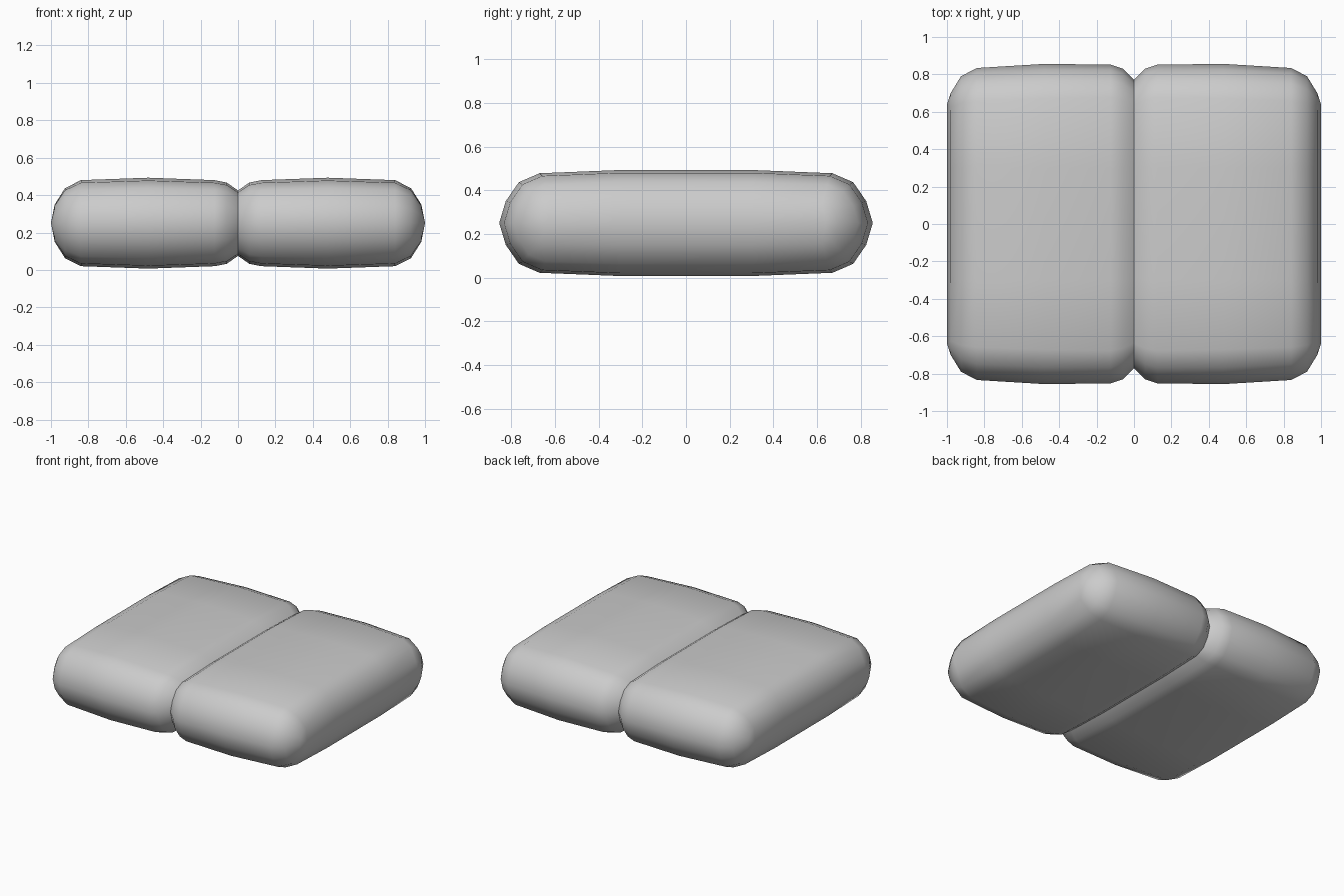
import bpy, bmesh, math

if "Cube" in bpy.data.objects:
    bpy.data.objects.remove(bpy.data.objects["Cube"])

MID_Z = 0.25
FULL = 0.243          # half thickness at the crown
# stations across one cushion: x, half thickness, half depth
STATIONS = [(0.0, 0.175, 0.77), (0.06, 0.217, 0.83), (0.125, 0.23, 0.852),
            (0.48, 0.243, 0.856), (0.84, 0.23, 0.834), (0.925, 0.187, 0.79),
            (0.98, 0.10, 0.70), (1.0, 0.0, 0.64)]
# rounded end of the section: inset from the end, height
ROUND = [(0.0, 0.0), (0.03, 0.10), (0.09, 0.187), (0.185, 0.228)]


def section(h, w):
    """Closed pillow-shaped y/z loop."""
    s = h / FULL
    quarter = [(w - d * s, z * s) for d, z in ROUND] + [(0.3, h)]
    top = quarter + [(-y, z) for y, z in reversed(quarter)]
    return top + [(y, -z) for y, z in reversed(top[1:-1])]


def cushion(name, side):
    bm = bmesh.new()
    rings = [[bm.verts.new((side * x, y, MID_Z + z)) for y, z in section(h, w)]
             for x, h, w in STATIONS]
    n = len(rings[0])
    for a, b in zip(rings, rings[1:]):
        for i in range(n):
            j = (i + 1) % n
            bm.faces.new((a[i], a[j], b[j], b[i]))
    # close the rounded outer edge into a ridge
    bmesh.ops.remove_doubles(bm, verts=bm.verts[:], dist=1e-4)
    bmesh.ops.recalc_face_normals(bm, faces=bm.faces[:])
    # make sure normals face outwards
    bm.faces.ensure_lookup_table()
    top = max(bm.faces, key=lambda f: f.calc_center_median().z)
    if top.normal.z < 0:
        bmesh.ops.reverse_faces(bm, faces=bm.faces[:])
    mesh = bpy.data.meshes.new(name)
    bm.to_mesh(mesh)
    bm.free()
    obj = bpy.data.objects.new(name, mesh)
    bpy.context.collection.objects.link(obj)
    bpy.ops.object.select_all(action='DESELECT')
    obj.select_set(True)
    bpy.context.view_layer.objects.active = obj
    bpy.ops.object.shade_smooth_by_angle(angle=math.radians(60))
    return obj


# two cushions pressed together at the centre seam
cushion("left_cushion", -1)
cushion("right_cushion", 1)
